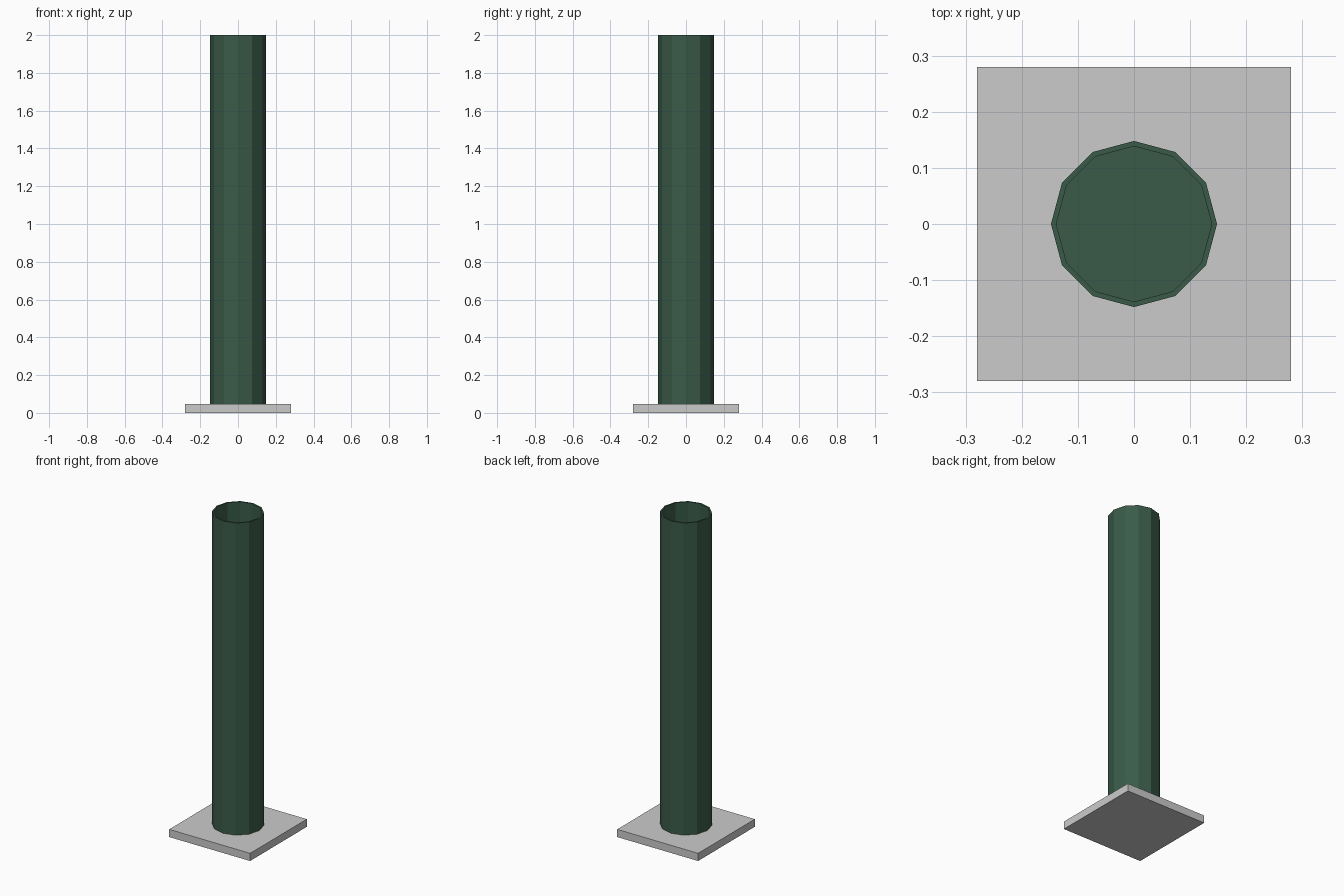
import bpy, bmesh, math
from mathutils import Matrix

if "Cube" in bpy.data.objects:
    bpy.data.objects.remove(bpy.data.objects["Cube"])

PLATE_H = 0.048
TOP = 2.0
R_OUT, R_IN, SIDES = 0.148, 0.1385, 12


def add_object(name, bm):
    bmesh.ops.recalc_face_normals(bm, faces=bm.faces[:])
    mesh = bpy.data.meshes.new(name)
    bm.to_mesh(mesh)
    bm.free()
    obj = bpy.data.objects.new(name, mesh)
    bpy.context.collection.objects.link(obj)
    return obj


# Square base plate
bm = bmesh.new()
bmesh.ops.create_cube(bm, size=1, matrix=Matrix.Translation((0, 0, PLATE_H / 2))
                      @ Matrix.Diagonal((0.56, 0.56, PLATE_H, 1)))
add_object("base_plate", bm)

# Hollow twelve-sided post: outer wall, rim, inner wall and floor
bm = bmesh.new()
profile = [(R_OUT, PLATE_H), (R_OUT, TOP), (R_IN, TOP), (R_IN, PLATE_H + 0.01)]
rings = [[bm.verts.new((r * math.cos(2 * math.pi * i / SIDES),
                        r * math.sin(2 * math.pi * i / SIDES), z))
          for i in range(SIDES)] for r, z in profile]
for a, b in zip(rings, rings[1:]):
    for i in range(SIDES):
        j = (i + 1) % SIDES
        bm.faces.new((a[i], a[j], b[j], b[i]))
bm.faces.new(rings[0])
bm.faces.new(rings[-1])
post = add_object("hollow_post", bm)

# Dark green paint
green = bpy.data.materials.new("dark_green")
green.diffuse_color = (0.042, 0.104, 0.066, 1)
green.use_nodes = True
green.node_tree.nodes["Principled BSDF"].inputs["Base Color"].default_value = green.diffuse_color
post.data.materials.append(green)
